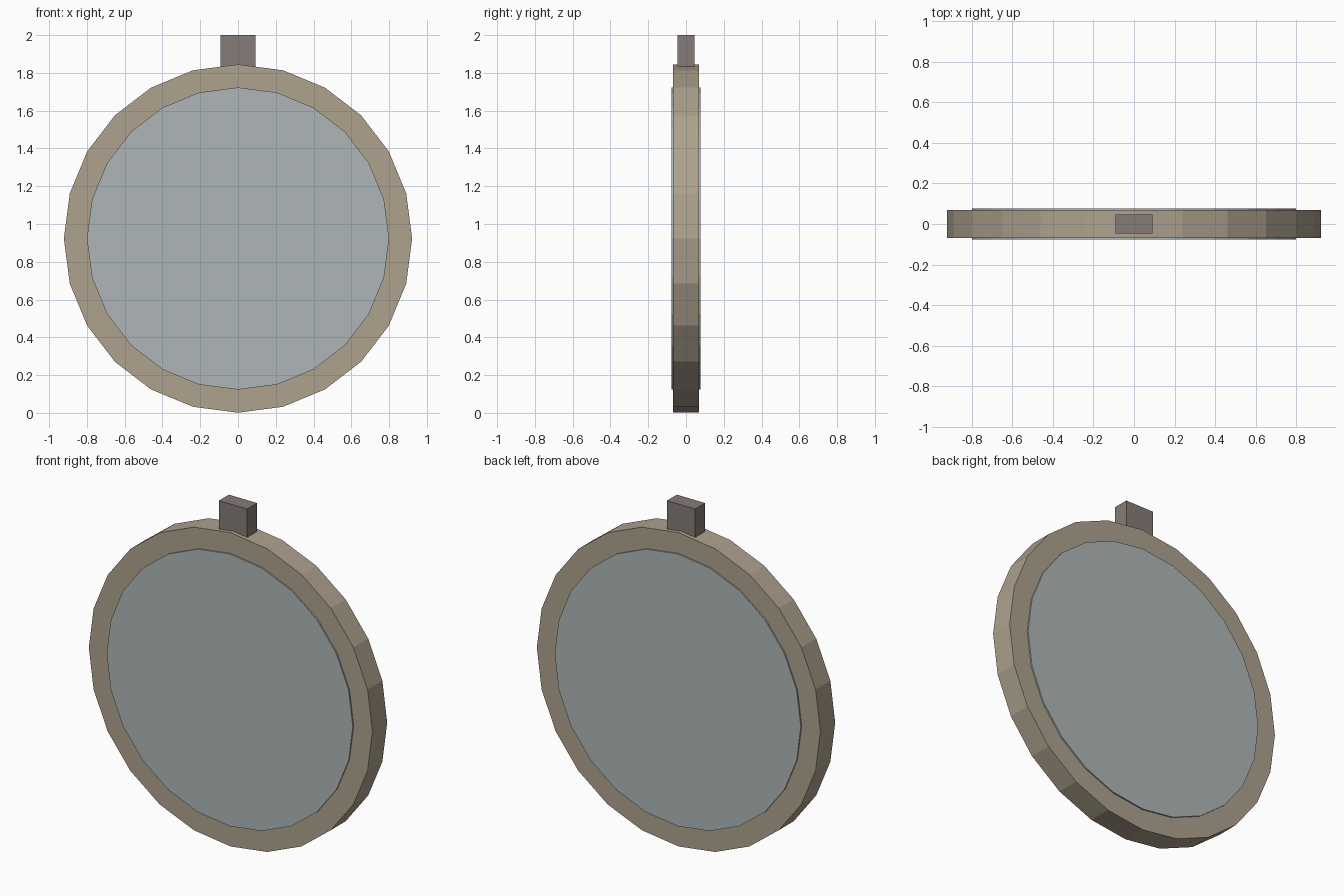
import bpy
from math import radians

if "Cube" in bpy.data.objects:
    bpy.data.objects.remove(bpy.data.objects["Cube"])

CENTRE_Z, SIDES = 0.923, 24


def paint(obj, name, colour):
    mat = bpy.data.materials.new(name)
    mat.diffuse_color = (*colour, 1)
    mat.use_nodes = True
    mat.node_tree.nodes["Principled BSDF"].inputs["Base Color"].default_value = mat.diffuse_color
    obj.data.materials.append(mat)


def disc(name, radius, depth, colour):
    # Upright flat-faced disc facing -y, with a corner at the very top
    bpy.ops.mesh.primitive_cylinder_add(vertices=SIDES, radius=radius, depth=depth,
                                        location=(0, 0, CENTRE_Z),
                                        rotation=(radians(90), 0, 0))
    obj = bpy.context.object
    obj.name = name
    bpy.ops.object.transform_apply(location=False, rotation=True, scale=True)
    paint(obj, name + "_colour", colour)
    return obj


# Tan rim body and the slightly proud grey face on both sides
disc("rim", 0.922, 0.137, (0.42, 0.36, 0.27))
disc("face_plate", 0.8, 0.153, (0.43, 0.47, 0.48))

# Hanging stem on top, sunk a little into the rim
bottom, top = 1.80, 2.0
bpy.ops.mesh.primitive_cube_add(size=1, location=(0, 0, (bottom + top) / 2))
stem = bpy.context.object
stem.name = "stem"
stem.scale = (0.184, 0.092, top - bottom)
bpy.ops.object.transform_apply(location=False, rotation=False, scale=True)
paint(stem, "stem_colour", (0.24, 0.2, 0.185))
